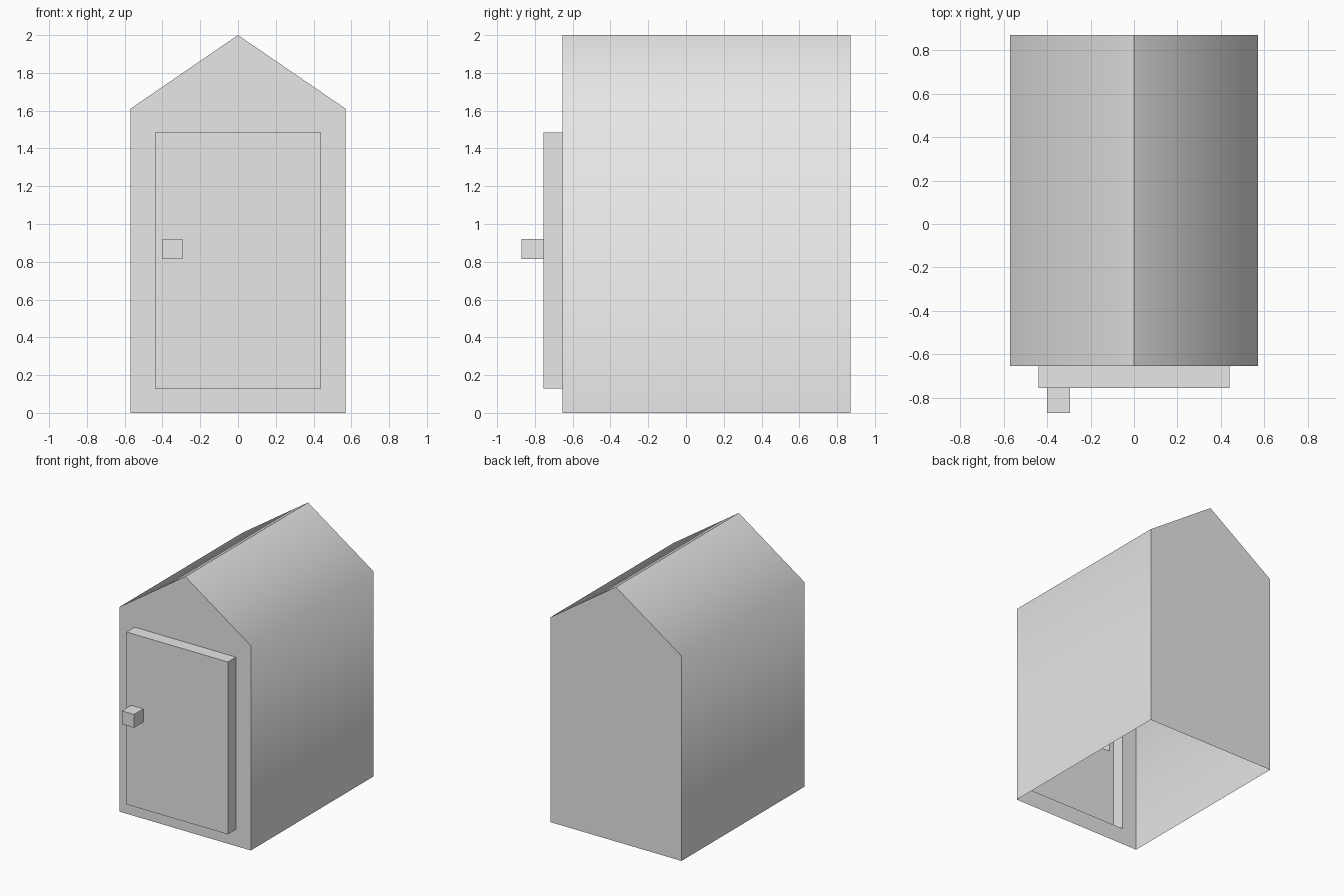
import bpy, bmesh, math

cube = bpy.data.objects.get("Cube")
if cube:
    bpy.data.objects.remove(cube)

grey = bpy.data.materials.new("plain grey")
grey.use_nodes = True
grey.diffuse_color = (0.8, 0.8, 0.8, 1)
grey.node_tree.nodes["Principled BSDF"].inputs["Base Color"].default_value = grey.diffuse_color


def rect(x0, x1, z0, z1):
    """Corners in order: lower left, lower right, upper right, upper left."""
    return [(x0, z0), (x1, z0), (x1, z1), (x0, z1)]


def shell(name, outline, front, back, hole=None, open_edge=None, closed_back=False):
    """Thin hollow prism along y, with an optional opening in its front."""
    bm = bmesh.new()
    ring = [bm.verts.new((x, front, z)) for x, z in outline]
    rear = [bm.verts.new((x, back, z)) for x, z in outline]
    n = len(ring)
    for i in range(n):
        if i != open_edge:
            j = (i + 1) % n
            bm.faces.new((ring[i], rear[i], rear[j], ring[j]))
    if closed_back:
        bm.faces.new(rear[::-1])
    if hole:
        # Frame of four faces; the upper one also takes any gable point
        inner = [bm.verts.new((x, front, z)) for x, z in hole]
        top = ring[2:-1] + [ring[-1]]
        bm.faces.new((ring[0], ring[1], inner[1], inner[0]))
        bm.faces.new((ring[1], ring[2], inner[2], inner[1]))
        bm.faces.new(top + [inner[3], inner[2]])
        bm.faces.new((ring[-1], ring[0], inner[0], inner[3]))
    else:
        bm.faces.new(ring)
    bmesh.ops.recalc_face_normals(bm, faces=bm.faces)
    mesh = bpy.data.meshes.new(name)
    bm.to_mesh(mesh)
    bm.free()
    mesh.materials.append(grey)
    obj = bpy.data.objects.new(name, mesh)
    bpy.context.collection.objects.link(obj)
    bpy.ops.object.select_all(action='DESELECT')
    obj.select_set(True)
    bpy.context.view_layer.objects.active = obj
    # Eaves stay soft, ridge and gable edges stay crisp
    bpy.ops.object.shade_smooth_by_angle(angle=math.radians(60))
    return obj


house = [(-0.57, 0), (0.57, 0), (0.57, 1.61), (0, 2), (-0.57, 1.61)]
door = rect(-0.44, 0.44, 0.13, 1.485)
knob = rect(-0.40, -0.295, 0.815, 0.92)

# Hollow body without a floor, then the hollow door and knob
shell("shed_body", house, -0.655, 0.87, hole=door, open_edge=0, closed_back=True)
shell("door", door, -0.755, -0.655, hole=knob)
shell("door_knob", knob, -0.87, -0.755)
